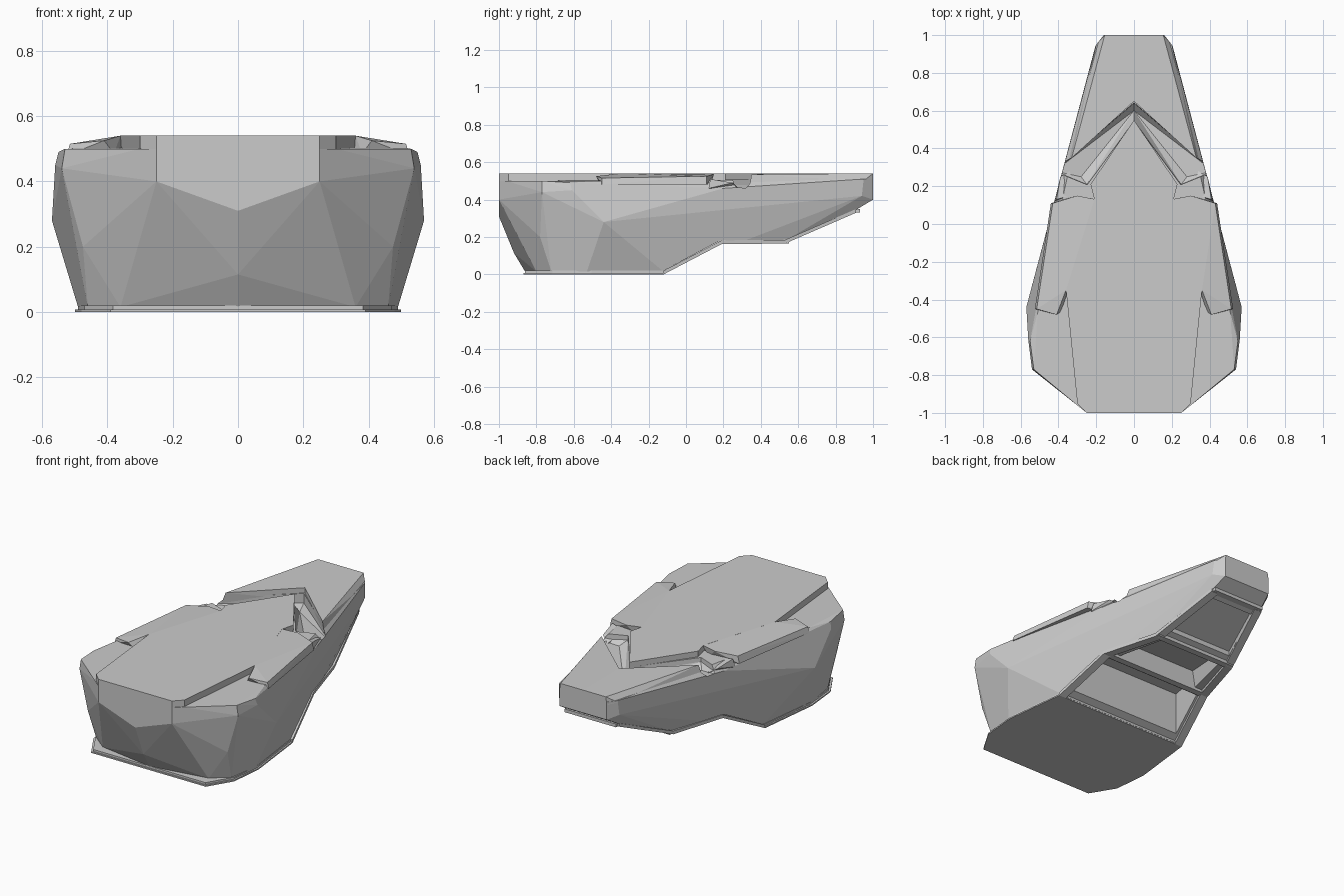
import bpy, bmesh, math

if "Cube" in bpy.data.objects:
    bpy.data.objects.remove(bpy.data.objects["Cube"])


def finish(name, bm):
    bmesh.ops.recalc_face_normals(bm, faces=bm.faces[:])
    me = bpy.data.meshes.new(name)
    bm.to_mesh(me)
    bm.free()
    ob = bpy.data.objects.new(name, me)
    bpy.context.collection.objects.link(ob)
    return ob


def flip(pts):
    return [(-p[0],) + tuple(p[1:]) for p in pts]


def hull(name, pts):
    bm = bmesh.new()
    for p in sorted(set(pts)):
        bm.verts.new(p)
    bmesh.ops.convex_hull(bm, input=bm.verts[:])
    junk = [v for v in bm.verts if not v.link_faces]
    bmesh.ops.delete(bm, geom=junk, context='VERTS')
    bmesh.ops.dissolve_limit(bm, angle_limit=math.radians(3),
                             verts=bm.verts[:], edges=bm.edges[:])
    return finish(name, bm)


def sides(name, pts):
    return [hull(name + "_right", pts), hull(name + "_left", flip(pts))]


def prism(name, outline, shift):
    bm = bmesh.new()
    f = bm.faces.new([bm.verts.new(p) for p in outline])
    r = bmesh.ops.extrude_face_region(bm, geom=[f])
    vs = [v for v in r['geom'] if isinstance(v, bmesh.types.BMVert)]
    bmesh.ops.translate(bm, verts=vs, vec=shift)
    return finish(name, bm)


def plate(name, half, z0, z1):
    # half outline runs from the centre line back to the centre line
    other = [p for p in reversed(flip(half)) if abs(p[0]) > 1e-6]
    return prism(name, [(x, y, z0) for x, y in half + other], (0, 0, z1 - z0))


def cut(ob, cutter):
    m = ob.modifiers.new("cut", 'BOOLEAN')
    m.operation, m.solver, m.object = 'DIFFERENCE', 'EXACT', cutter
    bpy.context.view_layer.objects.active = ob
    bpy.ops.object.modifier_apply(modifier=m.name)
    bpy.data.objects.remove(cutter, do_unlink=True)


# main faceted body
body_pts = [(0, -1, .31), (.25, -1, .4), (.25, -1, .5), (.3, -.96, .5),
            (.53, -.77, .5), (.54, -.77, .44), (.56, -.61, .45), (.55, -.62, .49),
            (.57, -.44, .28), (.39, -.83, .2), (.475, -.78, .2), (0, -.92, .115),
            (0, -.86, .015), (.36, -.8, .015), (.46, -.72, .015), (.49, -.53, .015),
            (.44, -.12, .015), (.27, .53, .18), (.18, .9, .34), (.54, -.34, .27),
            (.285, .58, .33), (.48, -.1, .37), (.4, .2, .46), (.16, 1, .4),
            (.16, 1, .51), (.2, .95, .51), (.205, .94, .42), (.51, -.47, .5)]
body = hull("body", body_pts + flip(body_pts))

# stepped underside
cut(body, prism("step_cutter", [(-1, -.12, .02), (-1, .18, .18), (-1, .53, .18),
                                (-1, .9, .34), (-1, .9, -.3), (-1, -.12, -.3)], (2, 0, 0)))

# underside recesses, leaving a rim
recess = [(.38, -.08, -.1), (.38, -.08, .3), (.33, .16, -.1), (.33, .16, .3)]
cut(body, hull("front_recess_cutter", recess + flip(recess)))
recess = [(.31, .21, 0), (.26, .21, .28), (.24, .5, 0), (.2, .5, .24)]
cut(body, hull("middle_recess_cutter", recess + flip(recess)))
recess = [(.22, .58, .1), (.22, .58, .23), (.15, .86, .1), (.15, .86, .345)]
cut(body, hull("rear_recess_cutter", recess + flip(recess)))

# V groove across the top, running out at the flanks
for c in sides("groove_cutter", [(0, .55, .6), (0, .645, .6), (.36, .33, .6), (.24, .2, .6),
                                 (0, .55, .47), (0, .64, .45), (0, .6, .41),
                                 (.42, .28, .47), (.25, .21, .48), (.28, .25, .45)]):
    cut(body, c)

# flat top plates ahead of and behind the groove
plate("top_plate", [(0, -1), (.25, -1), (.3, -.95), (.36, -.35), (.21, .13),
                    (.23, .21), (0, .55)], .46, .54)
sides("rear_plate", [(0, .65, .54), (0, 1, .54), (.155, 1, .54), (.25, .55, .54),
                     (.33, .35, .535), (0, .65, .46), (0, 1, .46), (.16, 1, .49),
                     (.2, .95, .5), (.295, .55, .49), (.35, .34, .47)])

# raised side panels, sloping down to the outside
sides("side_panel", [(.36, -.35, .54), (.41, -.48, .525), (.515, -.45, .515),
                     (.43, .11, .525), (.3, .15, .535), (.2, .13, .54),
                     (.38, -.46, .485), (.525, -.45, .48), (.44, .11, .48), (.25, .13, .48)])
sides("panel_tip", [(.31, .15, .46), (.42, .12, .46), (.39, .25, .49), (.34, .28, .46),
                    (.31, .16, .5), (.41, .13, .51)])

# two-layer sole
sole = [(0, -.87), (.39, -.87), (.48, -.72), (.5, -.51), (.455, -.12), (0, -.12)]
plate("sole", sole, 0, .008)
plate("sole_upper", [(x * .98, y * .99) for x, y in sole], .007, .02)

# thin rim following the stepped underside
rail = [(.455, -.12, 0), (.385, .19, .162), (.285, .53, .165), (.185, .91, .33)]
for i, (a, b) in enumerate(zip(rail, rail[1:])):
    pts = [(x - dx, y, z + dz) for x, y, z in (a, b) for dx in (0, .05) for dz in (0, .02)]
    sides("rim_%d" % (i + 1), pts)

# cross bars of the rim
for i, (x, y, z) in enumerate(rail[1:]):
    bar = [(x - .01, y + d, z + .001 + h) for d in (-.02, .02) for h in (0, .02)]
    hull("crossbar_%d" % (i + 1), bar + flip(bar))
